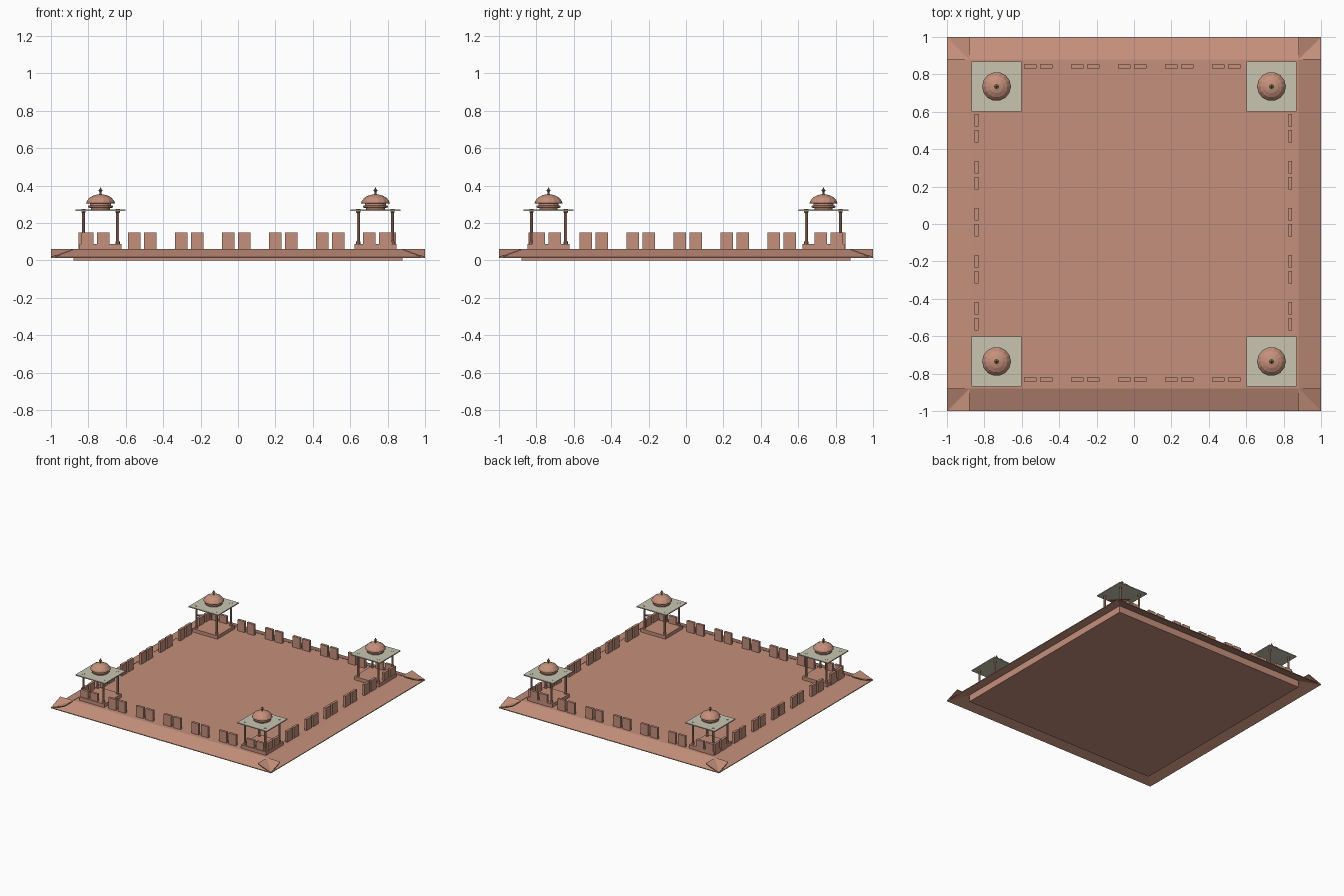
import bpy, bmesh, math

if "Cube" in bpy.data.objects:
    bpy.data.objects.remove(bpy.data.objects["Cube"])


def material(name, rgb):
    m = bpy.data.materials.new(name)
    m.diffuse_color = (*rgb, 1)
    m.use_nodes = True
    m.node_tree.nodes["Principled BSDF"].inputs["Base Color"].default_value = m.diffuse_color
    return m


RED = material("sandstone", (0.56, 0.28, 0.2))
PALE = material("pale_stone", (0.58, 0.56, 0.44))
BRASS = material("dark_brass", (0.25, 0.2, 0.09))


def finish(name, bm, mat):
    bmesh.ops.recalc_face_normals(bm, faces=bm.faces)
    me = bpy.data.meshes.new(name)
    bm.to_mesh(me)
    bm.free()
    me.materials.append(mat)
    ob = bpy.data.objects.new(name, me)
    bpy.context.collection.objects.link(ob)
    return ob


def add_box(bm, x0, x1, y0, y1, z0, z1):
    vs = bmesh.ops.create_cube(bm, size=1)["verts"]
    for v in vs:
        v.co.x = x1 if v.co.x > 0 else x0
        v.co.y = y1 if v.co.y > 0 else y0
        v.co.z = z1 if v.co.z > 0 else z0


def add_lathe(bm, cx, cy, profile, sides):
    # capped surface of revolution from (radius, height) points
    rings = []
    for r, z in profile:
        rings.append([bm.verts.new((cx + r * math.cos(2 * math.pi * i / sides),
                                    cy + r * math.sin(2 * math.pi * i / sides), z))
                      for i in range(sides)])
    for a, b in zip(rings, rings[1:]):
        for i in range(sides):
            j = (i + 1) % sides
            bm.faces.new((a[i], a[j], b[j], b[i]))
    bm.faces.new(rings[0][::-1])
    bm.faces.new(rings[-1])


# Roof slab
bm = bmesh.new()
add_box(bm, -0.88, 0.88, -0.88, 0.88, 0, 0.06)
finish("roof_slab", bm, RED)

# Sloping eaves: four thin full-length sheets that cross at the corners
section = [(1.0, 0.012), (1.0, 0.018), (0.88, 0.062), (0.88, 0.055)]
for k, side in enumerate(("right", "back", "left", "front")):
    bm = bmesh.new()
    ends = [[bm.verts.new((x, s, z)) for x, z in section] for s in (-1, 1)]
    bm.faces.new(ends[0])
    bm.faces.new(ends[1][::-1])
    for i in range(4):
        j = (i + 1) % 4
        bm.faces.new((ends[0][i], ends[0][j], ends[1][j], ends[1][i]))
    ob = finish("eave_" + side, bm, RED)
    ob.rotation_euler.z = k * math.pi / 2

# Parapet merlons, in pairs along all four sides
bm = bmesh.new()
for k in range(-3, 4):
    for off in (-0.086, 0.0):
        a = k * 0.2513 + off
        for s in (-0.832, 0.842):
            add_box(bm, a, a + 0.067, s - 0.01, s + 0.01, 0.06, 0.15)
        b = -off - 0.067 + k * 0.2513
        for s in (-0.842, 0.836):
            add_box(bm, s - 0.01, s + 0.01, b, b + 0.067, 0.06, 0.15)
finish("parapet_merlons", bm, RED)

# Corner kiosks
dome = [(0.05, 0.272), (0.05, 0.28), (0.066, 0.283), (0.066, 0.292), (0.055, 0.295),
        (0.055, 0.304), (0.077, 0.306), (0.073, 0.318), (0.058, 0.336), (0.036, 0.348),
        (0.012, 0.354)]
finial = [(0.008, 0.352), (0.005, 0.358), (0.005, 0.367), (0.013, 0.374),
          (0.005, 0.38), (0.002, 0.39)]
for sx in (-1, 1):
    for sy in (-1, 1):
        cx, cy = 0.735 * sx, 0.735 * sy
        tag = ("front" if sy < 0 else "back") + ("_left" if sx < 0 else "_right")
        # base platform
        bm = bmesh.new()
        add_box(bm, cx - 0.113, cx + 0.113, cy - 0.113, cy + 0.113, 0.06, 0.088)
        finish("kiosk_base_" + tag, bm, RED)
        # pillars
        bm = bmesh.new()
        for px in (-0.092, 0.092):
            for py in (-0.092, 0.092):
                add_lathe(bm, cx + px, cy + py, [(0.011, 0.088), (0.011, 0.1), (0.008, 0.103),
                          (0.008, 0.255), (0.011, 0.258), (0.011, 0.268)], 8)
        finish("kiosk_pillars_" + tag, bm, RED)
        # flat canopy
        bm = bmesh.new()
        add_box(bm, cx - 0.134, cx + 0.134, cy - 0.134, cy + 0.134, 0.265, 0.273)
        for px in (-0.092, 0.092):
            for py in (-0.092, 0.092):
                add_lathe(bm, cx + px, cy + py, [(0.011, 0.27), (0.011, 0.275)], 8)
        finish("kiosk_canopy_" + tag, bm, PALE)
        # dome and finial
        bm = bmesh.new()
        add_lathe(bm, cx, cy, dome, 14)
        finish("kiosk_dome_" + tag, bm, RED)
        bm = bmesh.new()
        add_lathe(bm, cx, cy, finial, 8)
        finish("kiosk_finial_" + tag, bm, BRASS)
